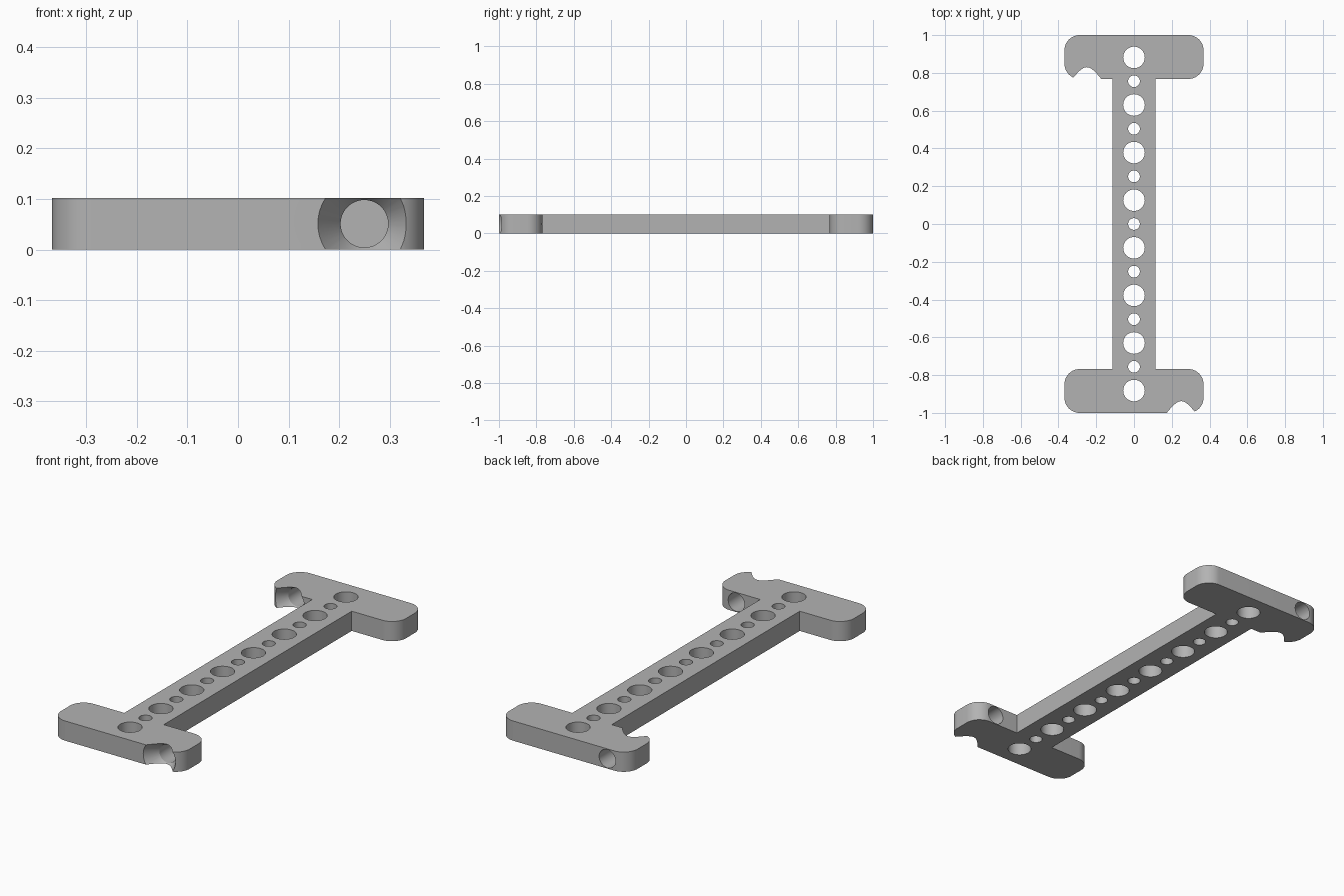
import bpy, bmesh, math
from mathutils import Matrix, Vector

cube = bpy.data.objects.get("Cube")
if cube:
    bpy.data.objects.remove(cube, do_unlink=True)

HALF_W, BAR_W, HEAD_Y, THICK, CORNER = 0.368, 0.113, 0.768, 0.102, 0.08
PITCH = 0.126

grey = bpy.data.materials.new("plain grey")
grey.use_nodes = True
colour = (0.45, 0.45, 0.45, 1)
grey.diffuse_color = colour
grey.node_tree.nodes["Principled BSDF"].inputs["Base Color"].default_value = colour


def make_object(name, bm):
    bmesh.ops.recalc_face_normals(bm, faces=bm.faces)
    mesh = bpy.data.meshes.new(name)
    bm.to_mesh(mesh)
    bm.free()
    mesh.materials.append(grey)
    obj = bpy.data.objects.new(name, mesh)
    bpy.context.collection.objects.link(obj)
    return obj


def arc(cx, cy, start):
    """Quarter circle for one rounded corner, counter-clockwise."""
    return [(cx + CORNER * math.cos(start + i * math.pi / 24),
             cy + CORNER * math.sin(start + i * math.pi / 24)) for i in range(13)]


def add_lathe(bm, profile, matrix, segments=64):
    """Closed turned solid; profile lists (radius, height) from end to end."""
    rings = []
    for r, h in profile:
        rings.append([bm.verts.new(matrix @ Vector((
            r * math.cos(2 * math.pi * i / segments),
            r * math.sin(2 * math.pi * i / segments), h))) for i in range(segments)])
    for a, b in zip(rings, rings[1:]):
        for i in range(segments):
            j = (i + 1) % segments
            bm.faces.new((a[i], a[j], b[j], b[i]))
    bm.faces.new(rings[0][::-1])
    bm.faces.new(rings[-1])


# I-shaped plate: half the outline, then the same turned half way round
ix, iy, oy = HALF_W - CORNER, HEAD_Y + CORNER, 1 - CORNER
half = [(BAR_W, HEAD_Y)]
half += arc(ix, iy, -math.pi / 2) + arc(ix, oy, 0)
half += arc(-ix, oy, math.pi / 2) + arc(-ix, iy, math.pi)
half += [(-BAR_W, HEAD_Y)]
outline = half + [(-x, -y) for x, y in half]
bm = bmesh.new()
face = bm.faces.new([bm.verts.new((x, y, 0)) for x, y in outline])
top = bmesh.ops.extrude_face_region(bm, geom=[face])["geom"]
bmesh.ops.translate(bm, vec=(0, 0, THICK),
                    verts=[v for v in top if isinstance(v, bmesh.types.BMVert)])
plate = make_object("double_ended_plate", bm)

# Alternating small and large holes along the bar
bm = bmesh.new()
for i in range(-7, 8):
    r = 0.057 if i % 2 else 0.031
    add_lathe(bm, [(r, -0.1), (r, 0.2)], Matrix.Translation((0, i * PITCH, 0)))

# Countersunk bores through one side of each head, both opening to the front
SINK, BORE, DEPTH = 0.092, 0.047, 0.068
extra = 0.02
flare = SINK + extra * (SINK - BORE) / DEPTH
for x, y in ((0.25, -1), (-0.25, HEAD_Y)):
    # turned axis points backwards along +y
    place = Matrix.Translation((x, y, THICK / 2)) @ Matrix.Rotation(-math.pi / 2, 4, "X")
    add_lathe(bm, [(flare, -extra), (BORE, DEPTH), (BORE, 0.3)], place)
cutter = make_object("hole_cutter", bm)
cutter.hide_render = True

# Cut the holes and keep only the finished plate
cut = plate.modifiers.new("holes", "BOOLEAN")
cut.operation = "DIFFERENCE"
cut.solver = "EXACT"
cut.object = cutter
bpy.context.view_layer.objects.active = plate
plate.select_set(True)
cutter.select_set(False)
bpy.ops.object.modifier_apply(modifier=cut.name)
bpy.data.objects.remove(cutter, do_unlink=True)
bpy.ops.object.shade_smooth_by_angle(angle=math.radians(25))
